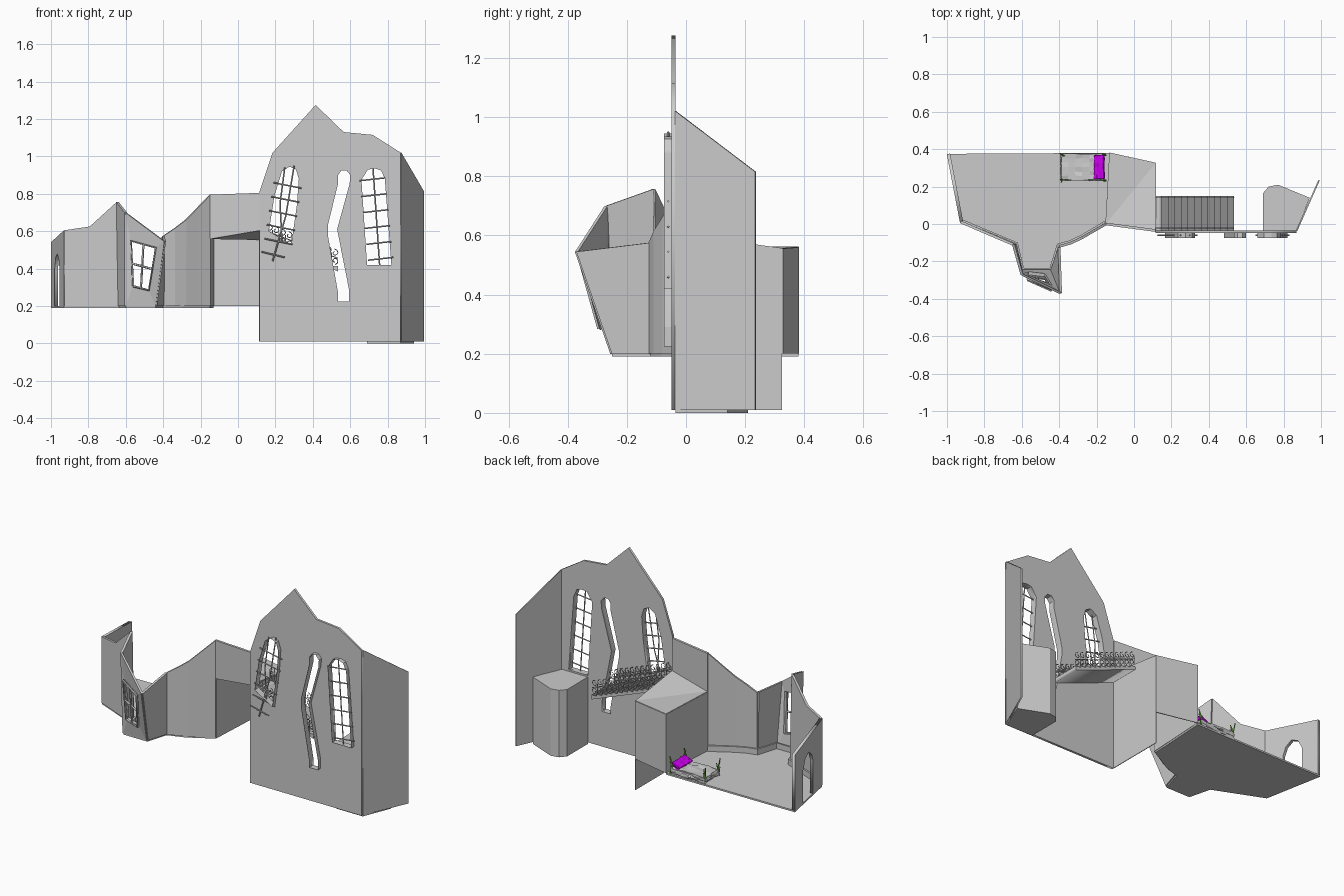
import bpy, bmesh, math, random
from mathutils import Vector, Matrix

if "Cube" in bpy.data.objects:
    bpy.data.objects.remove(bpy.data.objects["Cube"])

random.seed(3)


def link(name, mesh, mat=None):
    ob = bpy.data.objects.new(name, mesh)
    bpy.context.collection.objects.link(ob)
    if mat:
        mesh.materials.append(mat)
    return ob


def mesh_ob(name, verts, faces, thick=0, mat=None):
    me = bpy.data.meshes.new(name)
    me.from_pydata([tuple(v) for v in verts], [], faces)
    bm = bmesh.new()
    bm.from_mesh(me)
    bmesh.ops.recalc_face_normals(bm, faces=bm.faces)
    bm.to_mesh(me)
    bm.free()
    ob = link(name, me, mat)
    if thick:
        m = ob.modifiers.new("thickness", "SOLIDIFY")
        m.thickness, m.offset = thick, 0
    return ob


def curve_ob(name, lines, dims, closed, matrix=None, mat=None, **props):
    """Poly curve turned into a mesh object."""
    cu = bpy.data.curves.new(name, "CURVE")
    cu.dimensions = dims
    for k, v in props.items():
        setattr(cu, k, v)
    for pts in lines:
        sp = cu.splines.new("POLY")
        sp.points.add(len(pts) - 1)
        for p, c in zip(sp.points, pts):
            p.co = (*c, *([0] * (3 - len(c))), 1)
        sp.use_cyclic_u = closed
    tmp = bpy.data.objects.new("tmp", cu)
    bpy.context.collection.objects.link(tmp)
    bpy.context.view_layer.update()
    me = bpy.data.meshes.new_from_object(tmp.evaluated_get(bpy.context.evaluated_depsgraph_get()))
    bpy.data.objects.remove(tmp)
    if matrix:
        me.transform(matrix)
    return link(name, me, mat)


def panel(name, p0, p1, loops, thick=0.014):
    """Upright flat wall through p0-p1; loops are (distance, z) outlines, holes after the first."""
    d = Vector((p1[0] - p0[0], p1[1] - p0[1], 0)).normalized()
    n = d.cross(Vector((0, 0, 1)))
    m = Matrix((d, (0, 0, 1), n)).transposed().to_4x4()
    m.translation = (p0[0], p0[1], 0)
    return curve_ob(name, loops, "2D", True, m, fill_mode="BOTH", extrude=thick / 2)


def strip(name, low, high, thick=0.014):
    n = len(low)
    return mesh_ob(name, low + high, [(i, i + 1, n + i + 1, n + i) for i in range(n - 1)], thick)


def reveal(name, loop, offset):
    n = len(loop)
    loop = [Vector(p) for p in loop]
    return mesh_ob(name, loop + [p + Vector(offset) for p in loop],
                   [(i, (i + 1) % n, n + (i + 1) % n, n + i) for i in range(n)])


def bars(name, lines, r=0.004, mat=None, res=0):
    return curve_ob(name, lines, "3D", False, None, mat, bevel_depth=r, bevel_resolution=res,
                    use_fill_caps=True)


def prism(name, poly, z0, z1):
    n = len(poly)
    verts = [(x, y, z0) for x, y in poly] + [(x, y, z1) for x, y in poly]
    faces = [tuple(range(n)), tuple(range(n, 2 * n))]
    faces += [(i, (i + 1) % n, n + (i + 1) % n, n + i) for i in range(n)]
    return mesh_ob(name, verts, faces)


def color(name, rgb):
    m = bpy.data.materials.new(name)
    m.diffuse_color = (*rgb, 1)
    m.use_nodes = True
    m.node_tree.nodes["Principled BSDF"].inputs["Base Color"].default_value = m.diffuse_color
    return m


# Tall gabled front wall with three crooked openings
front = [(.115, .01), (.87, .01), (.87, 1.02), (.72, 1.115), (.565, 1.13), (.415, 1.275), (.185, 1.02), (.115, .81)]
left_win = [(.165, .6), (.2, .85), (.235, .92), (.275, .945), (.31, .93), (.325, .88), (.315, .74), (.285, .53)]
left_win[1] = (.195, .79)
slot = [(.535, .225), (.593, .225), (.593, .29), (.53, .61), (.597, .855), (.6, .9), (.58, .925), (.553, .925),
        (.535, .9), (.535, .855), (.48, .63), (.48, .58), (.535, .27)]
right_win = [(.69, .42), (.82, .42), (.785, .88), (.765, .925), (.735, .935), (.695, .93), (.66, .875)]
panel("front_wall", (0, -.042), (1, -.042), [front, left_win, slot, right_win])
for nm, loop in (("left_window", left_win), ("slot", slot), ("right_window", right_win)):
    reveal(nm + "_reveal", [(x, -.035, z) for x, z in loop], (0, -.04, 0))

# Window bars, poking past the outlines
Y = -.06
lb = [[(.31, Y, .95), (.26, Y, .72), (.18, Y, .43)], [(.26, Y, .95), (.205, Y, .7), (.19, Y, .5)]]
lb = [[(.3, Y, .95), (.255, Y, .68), (.185, Y, .44)], [(.25, Y, .94), (.225, Y, .75), (.235, Y, .54)]]
lb += [[(.19 - .012 * i, Y, .86 - .075 * i), (.34 - .012 * i, Y, .83 - .075 * i)] for i in range(5)]
lb += [[(.125, Y, .49), (.25, Y, .46)]]
bars("left_window_bars", lb)
rb = [[(.715, Y, .935), (.755, Y, .42)], [(.75, Y, .93), (.79, Y, .43)]]
rb = [[(.722, Y, .935), (.757, Y, .42)]]
rb += [[(.65 + .009 * i, Y, .87 - .085 * i), (.785 + .009 * i, Y, .885 - .085 * i)] for i in range(6)]
bars("right_window_bars", rb)

# Right side wall and the low faceted pillar inside
L = math.hypot(.12, .27)
panel("side_wall", (.87, -.035), (.99, .235), [[(0, .01), (L, .01), (L, .815), (0, 1.02)]], .008)
prism("corner_pillar", [(.69, -.035), (.87, -.035), (.94, .14), (.77, .21), (.72, .2), (.69, .165)], 0, .41)

# Landing block behind the doorway
strip("landing_side_wall", [(.115, -.035, .01), (.115, .325, .01)], [(.115, -.035, .6), (.115, .325, .555)], .004)
strip("landing_walls", [(.115, .325, .2), (-.13, .38, .2), (-.15, 0, .2)],
      [(.115, .325, .555), (-.13, .38, .56), (-.15, 0, .56)], .006)
mesh_ob("landing_roof", [(.115, .325, .555), (-.13, .38, .56), (-.15, 0, .56), (.115, -.035, .605)],
        [(0, 1, 2), (0, 2, 3)], .004)

# Staircase from the landing: stepped top, sloping underside
N, X0, X1, Z0, Z1 = 12, .115, .535, .56, .40
prof, dx, dz = [(X0, Z0 - .015)], (X1 - X0) / 12, (Z0 - Z1) / 12
for i in range(N):
    prof += [(X0 + i * dx, Z0 - i * dz), (X0 + (i + 1) * dx, Z0 - i * dz)]
prof.append((X1, Z1 - .015))
panel("stairs", (0, .058), (1, .058), [prof], .185)


# Scrolled railings on both sides of the stairs
def curl(cx, y, cz, r, start, sign):
    return [(cx + sign * r * (1 - .09 * k) * math.cos(start + k * .8), y,
             cz + r * (1 - .09 * k) * math.sin(start + k * .8)) for k in range(9)]


for nm, y in (("rear", .143), ("front", -.022)):
    lines = []
    for i in range(12):
        x, z = X0 + (i + .5) * dx, Z0 - (i + .5) * dz
        lines += [curl(x, y, z + .035, .02, -1.5, 1), curl(x, y, z + .078, .02, 1.5, -1),
                  [(x - .018, y, z), (x - .018, y, z + .08)]]
    lines.append([(X0, y, Z0 + .055), (X1, y, Z1 + .055)])
    bars(nm + "_railing", lines, .0025)

# Raised room: floor slab
room = [(-1, .375), (-.93, .01), (-.635, -.115), (-.6, -.25), (-.44, -.25), (-.4, -.12), (-.3, -.085),
        (-.22, -.04), (-.15, 0), (-.13, .38)]
prism("room_floor", room, .19, .2)

# Left wall with arched doorway, and the wall beside the bay
W = math.hypot(.075, .365)
door = [(0, .2), (.11, .2), (.11, .4), (.14, .46), (.185, .48), (.225, .45), (.245, .4), (.245, .2)]
panel("door_wall", (-.992, .375), (-.922, .01), [door + [(W, .2), (W, .605), (0, .54)]], .018)
strip("wall_beside_bay", [(-.925, .01, .2), (-.79, -.048, .2), (-.63, -.115, .2)],
      [(-.925, .01, .605), (-.79, -.048, .625), (-.645, -.11, .757)])

# Crooked bay leaning outwards
A0, B0, C0, D0 = [Vector((*room[i], .2)) for i in (2, 3, 4, 5)]
A1, B1 = Vector((-.645, -.11, .757)), Vector((-.6, -.27, .7))
C1, D1 = Vector((-.392, -.37, .545)), Vector((-.4, -.125, .575))
strip("bay_left_wall", [A0, B0], [A1, B1])
strip("bay_right_wall", [C0, D0], [C1, D1])


def on_bay(u, v):
    return B0.lerp(C0, u).lerp(B1.lerp(C1, u), v)


hole = [on_bay(*p) for p in ((.23, .23), (.72, .22), (.8, .83), (.15, .73))]
mesh_ob("bay_front_wall", [B0, C0, C1, B1] + hole,
        [(i, (i + 1) % 4, 4 + (i + 1) % 4, 4 + i) for i in range(4)], .012)
out = (C0 - B0).cross(B1 - B0).normalized() * .03
reveal("bay_window_reveal", hole, out)
h = [p + out * .6 for p in hole]
bars("bay_window_bars", [[h[0].lerp(h[1], .5), h[3].lerp(h[2], .5)], [h[0].lerp(h[3], .5), h[1].lerp(h[2], .5)],
                         h + [h[0]]], .006)

# Sweeping wall towards the tall front, with a lintel over the doorway
curve = [(-.4, -.12), (-.34, -.103), (-.28, -.075), (-.22, -.04), (-.15, 0)]
tops = [.575, .615, .66, .722, .795]
strip("sweeping_wall", [(*p, .2) for p in curve], [(*p, z) for p, z in zip(curve, tops)])
strip("doorway_lintel", [(-.15, 0, .56), (.115, -.035, .605)], [(-.15, 0, .795), (.115, -.035, .805)])

# Skirting round the room
skirt = [(-.92, .02), (-.625, -.103), (-.592, -.238), (-.448, -.238), (-.408, -.11), (-.345, -.093),
         (-.285, -.065), (-.225, -.03), (-.155, .012)]
strip("skirting", [(*p, .2) for p in skirt], [(*p, .235) for p in skirt], .01)

# Rumpled bed with a pillow and leafy corner posts
green, purple = color("green", (.13, .42, .04)), color("purple", (.6, 0, .85))


def cushion(name, loc, size, rot=0, mat=None, rough=0):
    me = bpy.data.meshes.new(name)
    bm = bmesh.new()
    bmesh.ops.create_cube(bm, size=1)
    bmesh.ops.subdivide_edges(bm, edges=bm.edges, cuts=5, use_grid_fill=True)
    for v in bm.verts:
        v.co = Vector(v.co[i] * size[i] + random.uniform(-rough, rough) for i in range(3))
    bmesh.ops.rotate(bm, verts=bm.verts, matrix=Matrix.Rotation(rot, 3, "Y"))
    bmesh.ops.translate(bm, verts=bm.verts, vec=loc)
    bm.to_mesh(me)
    bm.free()
    return link(name, me, mat)


cushion("mattress", (-.275, .305, .22), (.23, .14, .035), rough=.004)
cushion("pillow", (-.185, .305, .25), (.055, .125, .018), -.45, purple, .003)
for i, (x, y) in enumerate(((-.385, .235), (-.385, .372), (-.16, .235), (-.16, .372))):
    stems = [[(x + random.uniform(-.008, .008), y, .2), (x + random.uniform(-.01, .01), y, .25),
              (x + random.uniform(-.018, .018), y + random.uniform(-.012, .006), .3 - .015 * k)] for k in range(4)]
    bars(f"leafy_post_{i + 1}", stems, .0035, green)
